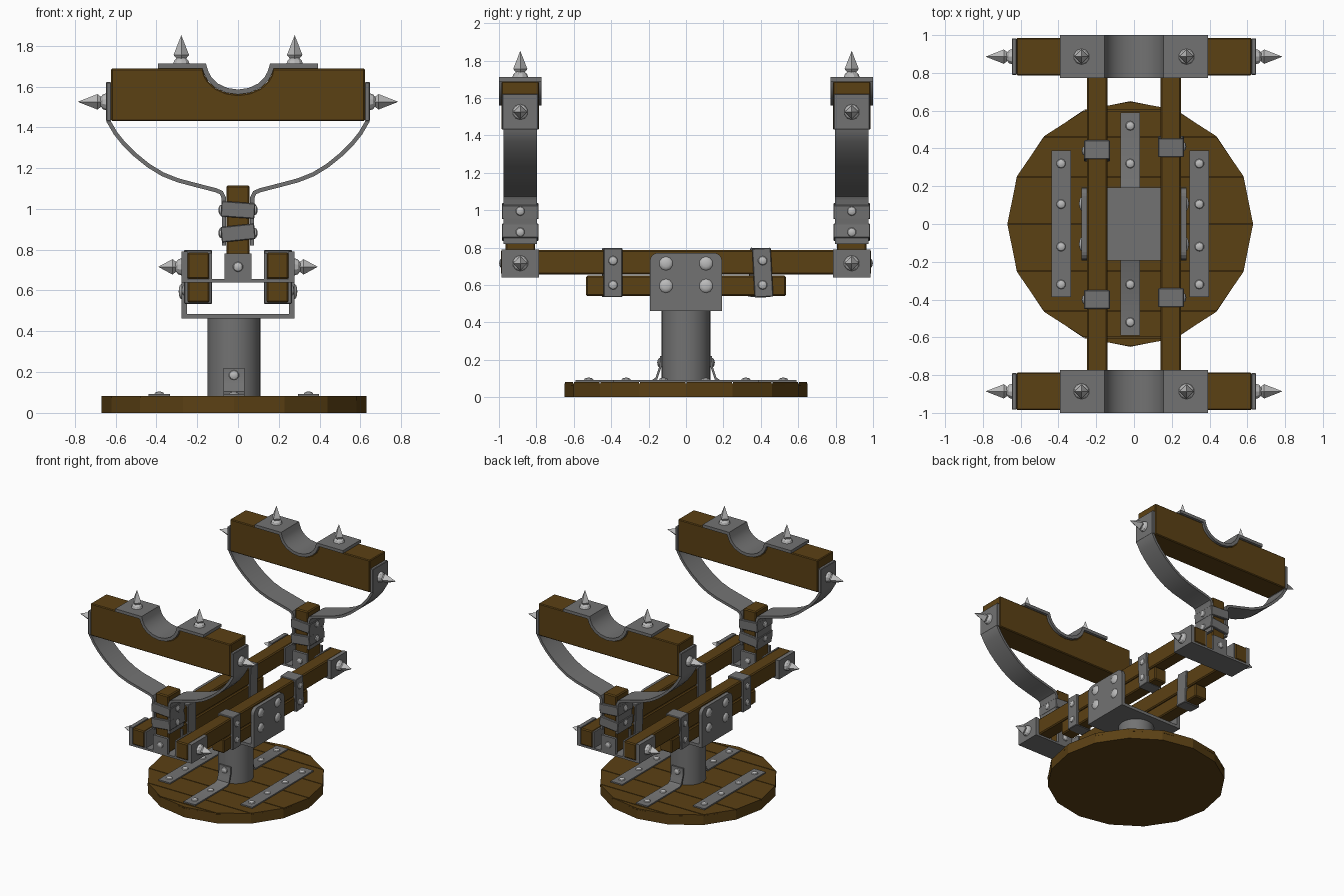
import bpy, bmesh, math
from mathutils import Vector, Matrix

if "Cube" in bpy.data.objects:
    bpy.data.objects.remove(bpy.data.objects["Cube"])


def material(name, rgb):
    m = bpy.data.materials.new(name)
    m.diffuse_color = (*rgb, 1)
    m.use_nodes = True
    m.node_tree.nodes["Principled BSDF"].inputs["Base Color"].default_value = m.diffuse_color
    return m


WOOD = material("dark_wood", (0.105, 0.052, 0.007))
IRON = material("iron", (0.17, 0.17, 0.17))
STEEL = material("steel", (0.5, 0.5, 0.5))
smooth = []


def finish(name, bm, mat, bevel=0):
    bmesh.ops.recalc_face_normals(bm, faces=bm.faces)
    me = bpy.data.meshes.new(name)
    bm.to_mesh(me)
    bm.free()
    me.materials.append(mat)
    ob = bpy.data.objects.new(name, me)
    bpy.context.collection.objects.link(ob)
    if bevel:
        mod = ob.modifiers.new("bevel", 'BEVEL')
        mod.width, mod.segments = bevel, 1
    return ob


def box(name, x, y, z, mat, bevel=0, tilt=0, axis='X'):
    """Box from (min, max) ranges, optionally tilted about its centre."""
    bm = bmesh.new()
    size = [r[1] - r[0] for r in (x, y, z)]
    bmesh.ops.create_cube(bm, size=1, matrix=Matrix.Diagonal((*size, 1)))
    ob = finish(name, bm, mat, bevel)
    ob.location = [(r[0] + r[1]) / 2 for r in (x, y, z)]
    ob.rotation_euler['XYZ'.index(axis)] = math.radians(tilt)
    return ob


def prism(name, profile, plane, d0, d1, mat, bevel=0):
    """Extrude a 2D profile lying in the xz, yz or xy plane from d0 to d1."""
    place = {'xz': lambda a, b, d: (a, d, b), 'yz': lambda a, b, d: (d, a, b),
             'xy': lambda a, b, d: (a, b, d)}[plane]
    bm = bmesh.new()
    lo = [bm.verts.new(place(a, b, d0)) for a, b in profile]
    hi = [bm.verts.new(place(a, b, d1)) for a, b in profile]
    bm.faces.new(lo)
    bm.faces.new(hi)
    n = len(profile)
    for i in range(n):
        j = (i + 1) % n
        bm.faces.new((lo[i], lo[j], hi[j], hi[i]))
    return finish(name, bm, mat, bevel)


def ribbon(name, path, thick, plane, d0, d1):
    """Bent metal strip: a path thickened to both sides and extruded."""
    pts = [Vector(p) for p in path]
    left, right = [], []
    for i, p in enumerate(pts):
        a = (p - pts[i - 1]).normalized() if i else (pts[1] - p).normalized()
        b = (pts[i + 1] - p).normalized() if i < len(pts) - 1 else a
        t = (a + b).normalized()
        off = Vector((-t.y, t.x)) * (thick / 2 / max(0.5, t.dot(a)))
        left.append(p + off)
        right.append(p - off)
    ob = prism(name, left + right[::-1], plane, d0, d1, IRON)
    smooth.append(ob)
    return ob


def aim(ob, loc, d):
    ob.location = loc
    ob.rotation_mode = 'QUATERNION'
    ob.rotation_quaternion = Vector(d).to_track_quat('Z', 'Y')


def dome(bm, r, h):
    bmesh.ops.create_uvsphere(bm, u_segments=10, v_segments=6, radius=1,
                              matrix=Matrix.Diagonal((r, r, h, 1)))


def rivet(loc, d, r=0.025):
    bm = bmesh.new()
    dome(bm, r, 0.013)
    ob = finish("rivet", bm, STEEL)
    aim(ob, loc, d)
    smooth.append(ob)


def spike(loc, d, length=0.14):
    bm = bmesh.new()
    dome(bm, 0.042, 0.032)
    for r1, r2, z0, z1 in ((0.02, 0.038, 0.02, 0.043), (0.038, 0, 0.043, length)):
        bmesh.ops.create_cone(bm, cap_ends=True, segments=4, radius1=r1, radius2=r2,
                              depth=z1 - z0, matrix=Matrix.Translation((0, 0, (z0 + z1) / 2)))
    aim(finish("spike", bm, STEEL), loc, d)


# Round plank base: 16-sided disc topped with separate boards
CX, R = -0.02, 0.65


def disc(name, seg, r, z0, z1, mat):
    bm = bmesh.new()
    bmesh.ops.create_cone(bm, cap_ends=True, segments=seg, radius1=r, radius2=r, depth=z1 - z0,
                          matrix=Matrix.Translation((CX, 0, (z0 + z1) / 2)))
    return finish(name, bm, mat)


disc("base_disc", 16, R, 0, 0.072, WOOD)
for k in range(-4, 4):
    a, b = (math.radians(22.5 * i) for i in (k, k + 1))
    xa, xb = max(R * math.cos(a), 0.004), max(R * math.cos(b), 0.004)
    ya, yb = R * math.sin(a) + 0.003, R * math.sin(b) - 0.003
    prism("base_plank", [(CX - xa, ya), (CX + xa, ya), (CX + xb, yb), (CX - xb, yb)],
          'xy', 0.06, 0.082, WOOD)

# Pedestal column with its angle straps, and the flat straps across the boards
smooth.append(disc("column", 32, 0.13, 0.08, 0.465, IRON))
for s in (-1, 1):
    ribbon("column_strap", [(s * y, z) for y, z in
           ((0.59, 0.086), (0.18, 0.086), (0.158, 0.1), (0.145, 0.14), (0.135, 0.17), (0.133, 0.22))],
           0.012, 'yz', CX - 0.052, CX + 0.052)
    rivet((CX, s * 0.141, 0.185), (0, s, 0))
    for y in (0.32, 0.52):
        rivet((CX, s * y, 0.092), (0, 0, 1))
    x = CX + s * 0.366
    box("base_strap", (x - 0.052, x + 0.052), (-0.387, 0.39), (0.08, 0.092), IRON)
    for y in (-0.32, -0.12, 0.105, 0.32):
        rivet((x, y, 0.092), (0, 0, 1))

# Cradle bracket: floor and two rounded side plates
box("bracket_floor", (-0.278, 0.278), (-0.193, 0.193), (0.462, 0.486), IRON)
side = [(-0.193, 0.462), (0.193, 0.462)]
for c, start in ((0.148, 0), (-0.148, 90)):
    for i in range(5):
        t = math.radians(start + 22.5 * i)
        side.append((c + 0.045 * math.cos(t), 0.727 + 0.045 * math.sin(t)))
for s in (-1, 1):
    prism("bracket_side", side, 'yz', s * 0.25, s * 0.278, IRON)
    for y in (-0.107, 0.107):
        for z in (0.595, 0.715):
            rivet((s * 0.278, y, z), (s, 0, 0), 0.037)

# Long rails: upper and lower beams, bound with slightly crooked bands
for s in (-1, 1):
    xr = sorted((s * 0.14, s * 0.248))
    box("upper_rail", xr, (-0.99, 0.99), (0.655, 0.787), WOOD, 0.008)
    box("lower_rail", xr, (-0.535, 0.535), (0.54, 0.65), WOOD, 0.008)
    for yc, tilt in ((0.41 if s > 0 else 0.387, 3 * s), (-0.39 if s > 0 else -0.4, 0)):
        box("rail_band", sorted((s * 0.128, s * 0.264)), (yc - 0.05, yc + 0.05),
            (0.535, 0.797), IRON, 0.004, tilt)
        for z in (0.6, 0.73):
            rivet((s * 0.264, yc, z), (s, 0, 0))

# Yoke paths: arm (mirrored in x), saddle dip
arm = [(0.635, 1.62), (0.635, 1.43), (0.60, 1.37), (0.56, 1.32), (0.51, 1.27), (0.44, 1.213),
       (0.37, 1.17), (0.294, 1.14), (0.2, 1.115), (0.11, 1.092), (0.082, 1.08), (0.07, 1.055),
       (0.068, 0.82)]
half = [(-0.166, 1.70), (-0.156, 1.668), (-0.14, 1.638), (-0.105, 1.604), (-0.055, 1.581)]
dip = half + [(0, 1.573)] + [(-x, z) for x, z in half[::-1]]

for e in (-1, 1):
    yc = e * 0.886

    def yr(h):
        return (yc - h, yc + h)

    # Cross bracket joining the rails and holding the post
    box("cross_plate", (-0.278, 0.278), yr(0.1), (0.64, 0.656), IRON)
    for s in (-1, 1):
        box("cross_plate_outer", sorted((s * 0.247, s * 0.278)), yr(0.1), (0.64, 0.79), IRON)
        box("cross_plate_inner", sorted((s * 0.128, s * 0.141)), yr(0.1), (0.64, 0.785), IRON)
        spike((s * 0.278, yc, 0.716), (s, 0, 0), 0.113)
        box("post_clasp", (-0.065, 0.065), sorted((yc + s * 0.08, yc + s * 0.1)),
            (0.65, 0.782), IRON)
        rivet((0, yc + s * 0.1, 0.716), (0, s, 0))

    # Upright post with two skewed bands
    box("post", (-0.057, 0.057), yr(0.08), (0.655, 1.115), WOOD, 0.008)
    for z, tilt in ((0.995, 4), (0.882, -6)):
        box("post_band", (-0.083, 0.083), yr(0.098), (z - 0.038, z + 0.038), IRON, 0.004, tilt, 'Y')
        for s in (-1, 1):
            rivet((s * 0.083, yc, z), (s, 0, 0))

    # Curved yoke arms with end plates and spikes
    for s in (-1, 1):
        ribbon("yoke_arm", [(s * x, z) for x, z in arm], 0.02, 'xz', *yr(0.09))
        box("yoke_end_plate", sorted((s * 0.622, s * 0.647)), yr(0.097), (1.43, 1.622), IRON, 0.004)
        spike((s * 0.646, yc, 1.525), (s, 0, 0))
        spike((s * 0.278, yc, 1.712), (0, 0, 1))

    # Cradle beam with notch, lined by a bent saddle plate
    notch = [(-0.17, 1.688)] + [(x * 1.05, z - 0.012) for x, z in dip[1:-1]] + [(0.17, 1.688)]
    prism("cradle_beam", [(-0.622, 1.43), (-0.622, 1.688)] + notch
          + [(0.622, 1.688), (0.622, 1.43)], 'xz', *yr(0.1), WOOD, 0.006)
    ribbon("saddle_plate", [(-0.392, 1.70)] + dip + [(0.392, 1.70)], 0.024, 'xz', *yr(0.114))

# Smooth the rounded metal, keep its corners sharp
bpy.ops.object.select_all(action='DESELECT')
for ob in smooth:
    ob.select_set(True)
bpy.context.view_layer.objects.active = smooth[0]
bpy.ops.object.shade_smooth_by_angle(angle=math.radians(35))
